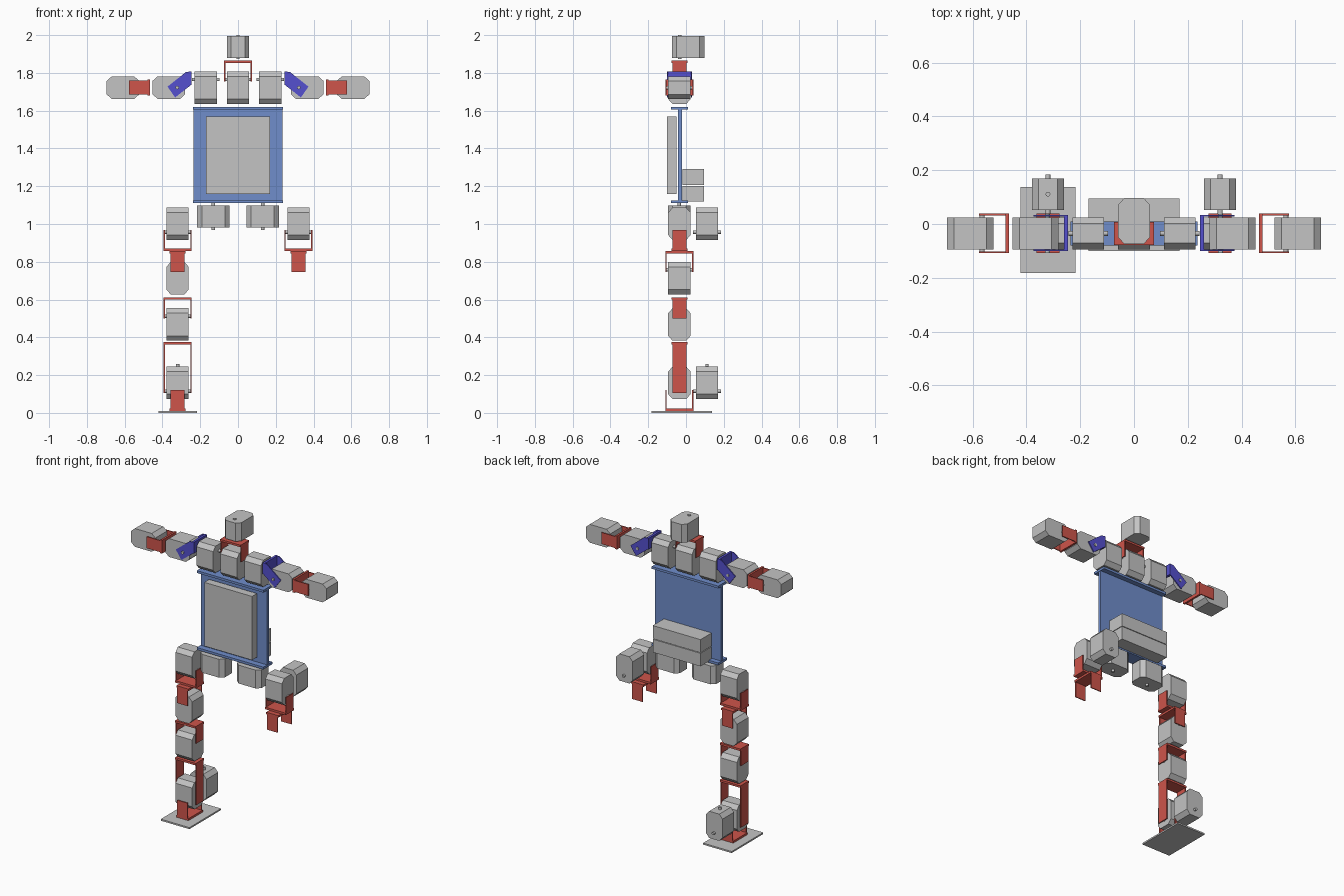
import bpy, bmesh
from mathutils import Vector, Matrix

if "Cube" in bpy.data.objects:
    bpy.data.objects.remove(bpy.data.objects["Cube"])


def material(name, rgb):
    m = bpy.data.materials.new(name)
    m.diffuse_color = (*rgb, 1)
    m.use_nodes = True
    m.node_tree.nodes["Principled BSDF"].inputs["Base Color"].default_value = m.diffuse_color
    return m


GREY = material("light grey", (0.55, 0.55, 0.55))
RED = material("bracket red", (0.62, 0.09, 0.07))
BLUE = material("frame blue", (0.16, 0.27, 0.60))
INDIGO = material("shoulder indigo", (0.09, 0.08, 0.62))

X, Y, Z = Vector((1, 0, 0)), Vector((0, 1, 0)), Vector((0, 0, 1))
CY = -0.035      # depth of the main joint line
LEG = 0.32       # sideways offset of the legs


def finish(name, bm, mat, matrix=Matrix()):
    bmesh.ops.recalc_face_normals(bm, faces=bm.faces)
    me = bpy.data.meshes.new(name)
    bm.to_mesh(me)
    bm.free()
    me.materials.append(mat)
    me.transform(matrix)
    ob = bpy.data.objects.new(name, me)
    bpy.context.collection.objects.link(ob)
    return ob


def add_box(bm, lo, hi):
    lo, hi = Vector(lo), Vector(hi)
    m = Matrix.Translation((lo + hi) / 2) @ Matrix.Diagonal((*(hi - lo), 1))
    bmesh.ops.create_cube(bm, size=1, matrix=m)


def add_prism(bm, points, offset):
    f = bm.faces.new([bm.verts.new(p) for p in points])
    r = bmesh.ops.extrude_face_region(bm, geom=[f])
    bmesh.ops.translate(bm, vec=offset, verts=[v for v in r["geom"] if isinstance(v, bmesh.types.BMVert)])


def add_rod(bm, half, matrix):
    bmesh.ops.create_cone(bm, cap_ends=True, segments=12, radius1=0.009, radius2=0.009,
                          depth=2 * half, matrix=matrix)


def box(name, lo, hi, mat):
    bm = bmesh.new()
    add_box(bm, lo, hi)
    return finish(name, bm, mat)


def joint_frame(origin, axis, direction):
    """Local x runs along the shaft, local z points along direction."""
    side = direction.cross(axis)
    m = Matrix((axis, side, direction)).transposed().to_4x4()
    return Matrix.Translation(origin) @ m


def servo(name, origin, axis, direction, end=0.042, shaft=0.073):
    # chamfered motor block with its shaft through the origin
    bm = bmesh.new()
    h, w, c, k = 0.059, 0.059, 0.023, 0.026
    a, b = -end, 0.172 - end
    prof = [(-w, a + k), (-w + c, a), (w - c, a), (w, a + k),
            (w, b - k), (w - c, b), (-w + c, b), (-w, b - k)]
    add_prism(bm, [(-h, y, z) for y, z in prof], (2 * h, 0, 0))
    add_rod(bm, shaft, Matrix.Rotation(1.5707963, 4, 'Y'))
    return finish(name, bm, GREY, joint_frame(origin, axis, direction))


def bracket(name, origin, axis, direction, reach=0.1):
    # U bracket: arms on both shaft ends, base plate at the reach
    bm = bmesh.new()
    o, t = 0.0735, 0.006
    add_box(bm, (-o, -0.043, reach - 0.013), (o, 0.043, reach))
    for s in (-o, o - t):
        add_box(bm, (s, -0.037, -0.011), (s + t, 0.037, reach - 0.013))
    return finish(name, bm, RED, joint_frame(origin, axis, direction))


# torso frame, front pack and rear batteries
box("torso_plate", (-0.235, -0.042, 1.12), (0.235, -0.022, 1.61), BLUE)
for n, z in (("top", 1.605), ("bottom", 1.11)):
    box(f"torso_{n}_flange", (-0.237, -0.08, z), (0.237, 0.01, z + 0.015), BLUE)
box("front_panel", (-0.17, -0.10, 1.16), (0.17, -0.05, 1.57), GREY)
for n, z in (("lower", 1.118), ("upper", 1.206)):
    box(f"{n}_battery", (-0.17, -0.018, z), (0.17, 0.095, z + 0.084), GREY)

# neck and head
servo("neck_servo", (0, CY, 1.765), X, -Z)
bracket("neck_bracket", (0, CY, 1.765), X, Z)
servo("head_servo", (0, -0.033, 1.937), Z, Y, shaft=0.063)

for s, side in ((-1, "right"), (1, "left")):
    out = X * s
    # shoulder and arm
    servo(f"{side}_shoulder_servo", (0.17 * s, CY, 1.765), X, -Z)
    servo(f"{side}_upper_arm_servo", (0.322 * s, CY, 1.722), Y, out)
    bracket(f"{side}_elbow_bracket", (0.565 * s, CY, 1.722), Y, -out)
    servo(f"{side}_forearm_servo", (0.565 * s, CY, 1.722), Y, out)

    # angled shoulder bracket
    bm = bmesh.new()
    add_box(bm, (0.245 * s, -0.1, 1.735), (0.26 * s, 0.033, 1.807))
    prof = [(0.25, 1.807), (0.275, 1.805), (0.373, 1.727), (0.333, 1.67), (0.25, 1.735)]
    for y in (-0.1, 0.027):
        add_prism(bm, [(x * s, y, z) for x, z in prof], (0, 0.006, 0))
    finish(f"{side}_shoulder_bracket", bm, INDIGO)

    # hip motors and hip bracket pair
    servo(f"{side}_hip_turn_servo", (0.13 * s, CY, 1.04), Z, out, end=0.086)
    servo(f"{side}_hip_servo", (LEG * s, CY, 0.957), X, Z)
    bracket(f"{side}_hip_bracket", (LEG * s, CY, 0.957), X, -Z)
    bracket(f"{side}_thigh_bracket", (LEG * s, CY, 0.757), Y, Z)

# rear hip motor, on the left only
servo("left_rear_hip_servo", (LEG, 0.111, 0.957), Y, Z)

# the one complete leg
servo("thigh_servo", (-LEG, CY, 0.757), Y, -Z)
servo("knee_servo", (-LEG, CY, 0.512), X, -Z)
bracket("knee_bracket", (-LEG, CY, 0.512), X, Z)
bracket("shin_bracket", (-LEG, CY, 0.115), X, Z, reach=0.26)
servo("ankle_servo", (-LEG, CY, 0.115), X, Z)
servo("rear_ankle_servo", (-LEG, 0.111, 0.115), Y, Z)
bracket("foot_bracket", (-LEG, CY, 0.11), Y, -Z)
bm = bmesh.new()
add_rod(bm, 0.013, Matrix.Translation((-LEG, 0.111, 0.247)))
finish("rear_ankle_pin", bm, GREY)
box("foot_plate", (-0.422, -0.183, 0), (-0.218, 0.138, 0.01), GREY)
